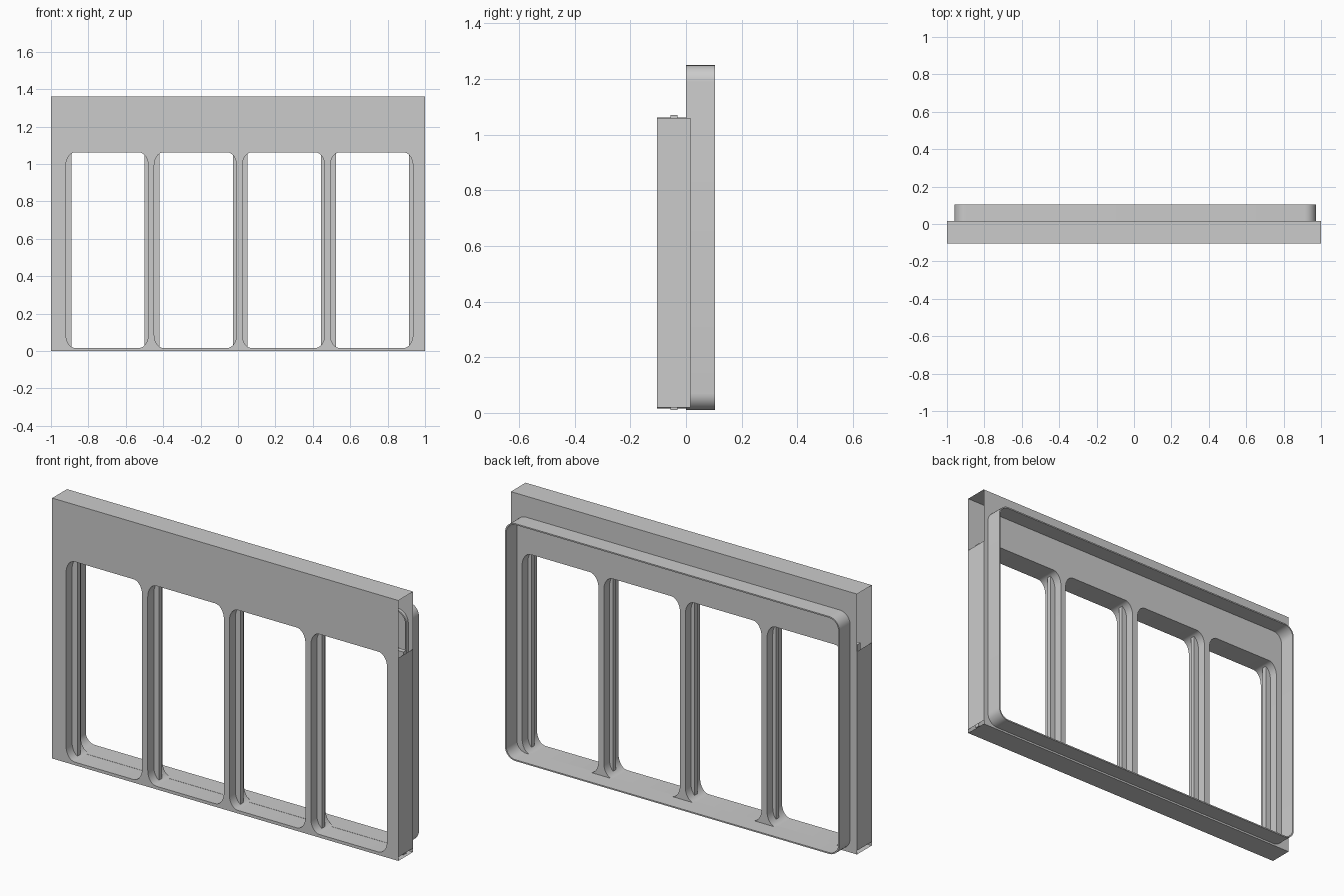
import bpy, bmesh
from math import sin, cos, pi

if "Cube" in bpy.data.objects:
    bpy.data.objects.remove(bpy.data.objects["Cube"])

Y0, Y1 = -0.105, 0.017          # front and back sheet of the hollow panel
TOP = 1.36
WZ0, WZ1 = 0.016, 1.062         # window opening heights
WINDOWS = [(-0.92, -0.48), (-0.448, -0.008), (0.023, 0.463), (0.494, 0.935)]


def rounded(x0, x1, z0, z1, rx, rz, seg=8):
    """Rounded rectangle outline in the xz plane."""
    pts = []
    corners = [(x1 - rx, z1 - rz), (x0 + rx, z1 - rz), (x0 + rx, z0 + rz), (x1 - rx, z0 + rz)]
    for q, (cx, cz) in enumerate(corners):
        for i in range(seg + 1):
            a = (q + i / seg) * pi / 2
            pts.append((cx + rx * cos(a), cz + rz * sin(a)))
    return pts


def loop(bm, pts, y):
    vs = [bm.verts.new((x, y, z)) for x, z in pts]
    es = [bm.edges.new((vs[i], vs[(i + 1) % len(vs)])) for i in range(len(vs))]
    return vs, es


def bridge(bm, a, b):
    for i in range(len(a)):
        j = (i + 1) % len(a)
        bm.faces.new((a[i], a[j], b[j], b[i]))


def finish(bm, name):
    bmesh.ops.recalc_face_normals(bm, faces=bm.faces[:])
    me = bpy.data.meshes.new(name)
    bm.to_mesh(me)
    bm.free()
    ob = bpy.data.objects.new(name, me)
    bpy.context.collection.objects.link(ob)
    bpy.ops.object.select_all(action='DESELECT')
    ob.select_set(True)
    bpy.context.view_layer.objects.active = ob
    bpy.ops.object.shade_smooth_by_angle()
    return ob


# Hollow panel: front and back sheets with four windows, joined by window reveals
bm = bmesh.new()
outer = [(-1, 0), (1, 0), (1, TOP), (-1, TOP)]
sheets = []
for y in (Y0, Y1):
    rim, edges = loop(bm, outer, y)
    edges = list(edges)
    holes = []
    for x0, x1 in WINDOWS:
        vs, es = loop(bm, rounded(x0, x1, WZ0, WZ1, 0.05, 0.07), y)
        holes.append(vs)
        edges += es
    bmesh.ops.triangle_fill(bm, use_beauty=True, edges=edges, normal=(0, -1, 0))
    sheets.append((rim, holes))
(front_rim, front_holes), (back_rim, back_holes) = sheets
for a, b in zip(front_holes, back_holes):
    bridge(bm, a, b)
# Top and bottom close the panel; the ends stay open above the windows
for i in (0, 2):
    bm.faces.new((front_rim[i], front_rim[i + 1], back_rim[i + 1], back_rim[i]))
for x in (-1, 1):
    bm.faces.new([bm.verts.new((x, y, z)) for y, z in
                  ((Y0, 0.02), (Y1, 0.02), (Y1, 1.06), (Y0, 1.06))])
finish(bm, "window_panel")

# Upright glazing bars standing a little proud inside the windows
for i in range(5):
    bm = bmesh.new()
    bmesh.ops.create_cube(bm, size=1)
    cx = -0.93 + i * 0.471
    for v in bm.verts:
        v.co = (cx + v.co.x * 0.08, -0.0425 + v.co.y * 0.025, 0.54 + v.co.z * 1.06)
    finish(bm, f"glazing_bar_{i + 1}")

# Thin rounded flange ring on the back
bm = bmesh.new()
T = 0.007
out_pts = rounded(-0.96, 0.972, 0.01, 1.25, 0.06, 0.06)
in_pts = rounded(-0.96 + T, 0.972 - T, 0.01 + T, 1.25 - T, 0.06 - T, 0.06 - T)
rings = [loop(bm, p, y)[0] for p, y in
         ((out_pts, 0.0), (out_pts, 0.105), (in_pts, 0.105), (in_pts, 0.0))]
for i in range(4):
    bridge(bm, rings[i], rings[(i + 1) % 4])
finish(bm, "back_flange_ring")
